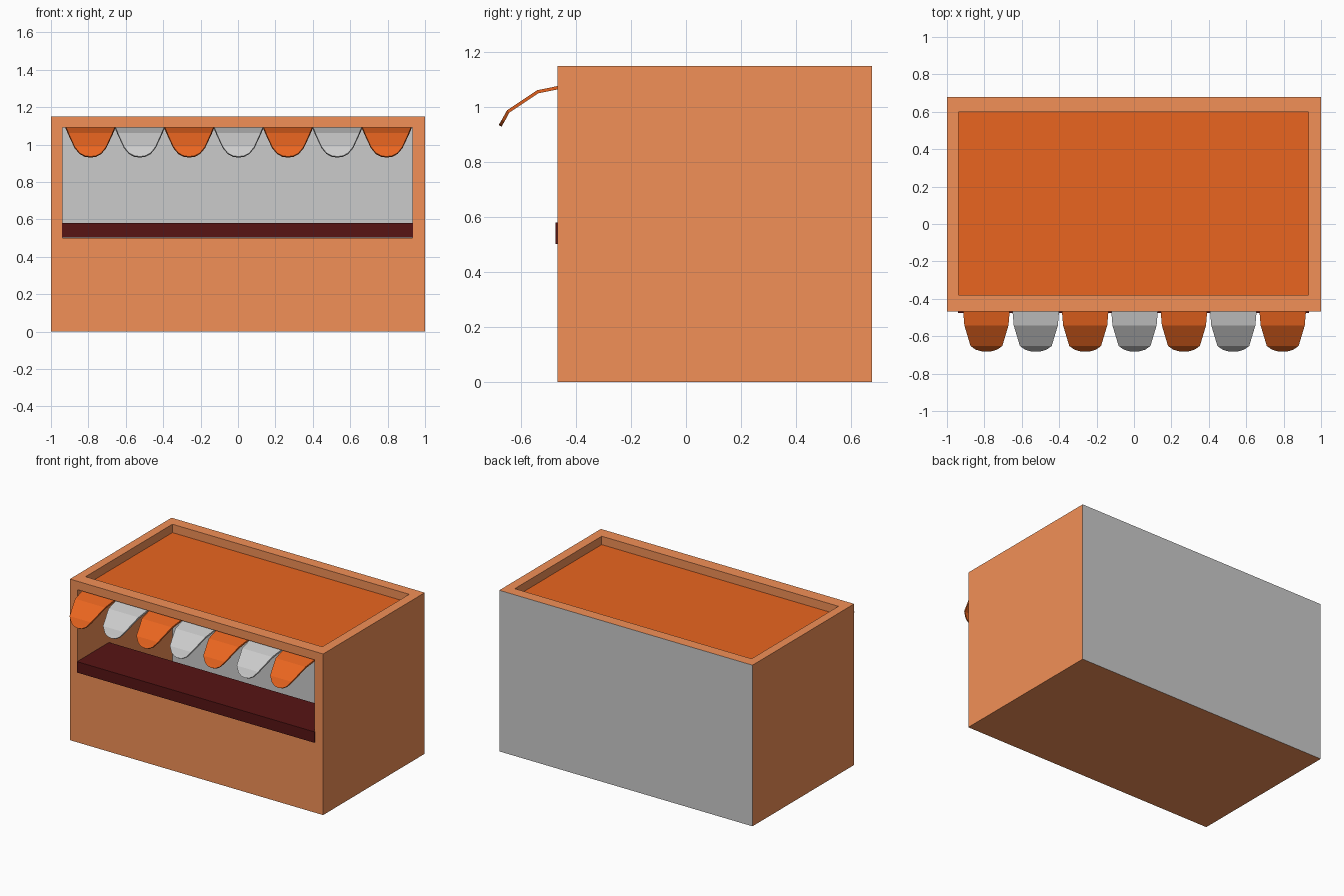
import bpy, bmesh

if "Cube" in bpy.data.objects:
    bpy.data.objects.remove(bpy.data.objects["Cube"])

X0, X1 = -0.938, 0.932      # inner side walls
YF, YB = -0.38, 0.60        # inner front and back walls
ROOF = 1.09


def material(name, rgb):
    m = bpy.data.materials.new(name)
    m.diffuse_color = (*rgb, 1)
    m.use_nodes = True
    m.node_tree.nodes["Principled BSDF"].inputs["Base Color"].default_value = m.diffuse_color
    return m


brown = material("brown_wood", (0.89, 0.28, 0.095))
orange = material("orange", (0.82, 0.13, 0.014))
maroon = material("maroon", (0.095, 0.007, 0.007))


def add_object(name, bm, mat=None):
    bmesh.ops.recalc_face_normals(bm, faces=bm.faces)
    me = bpy.data.meshes.new(name)
    bm.to_mesh(me)
    bm.free()
    ob = bpy.data.objects.new(name, me)
    bpy.context.collection.objects.link(ob)
    if mat:
        me.materials.append(mat)
    return ob


def prism(name, profile, x0, x1, mat=None):
    """Extrude a (y, z) profile along x."""
    bm = bmesh.new()
    face = bm.faces.new([bm.verts.new((x0, y, z)) for y, z in profile])
    ext = bmesh.ops.extrude_face_region(bm, geom=[face])["geom"]
    verts = [g for g in ext if isinstance(g, bmesh.types.BMVert)]
    bmesh.ops.translate(bm, verts=verts, vec=(x1 - x0, 0, 0))
    return add_object(name, bm, mat)


def rect(y0, y1, z0, z1):
    return [(y0, z0), (y1, z0), (y1, z1), (y0, z1)]


# Stall body: box hollowed out from the top and through the serving window
body = prism("stall_body", rect(-0.468, 0.678, 0, 1.15), -1, 1, brown)
cutter = prism("hollow_cutter", [(YF, 0.06), (YB, 0.06), (YB, 1.3), (YF, 1.3),
                                 (YF, ROOF), (-0.7, ROOF), (-0.7, 0.5), (YF, 0.5)], X0, X1)
mod = body.modifiers.new("hollow", 'BOOLEAN')
mod.operation = 'DIFFERENCE'
mod.solver = 'EXACT'
mod.object = cutter
bpy.context.view_layer.objects.active = body
bpy.ops.object.modifier_apply(modifier=mod.name)
bpy.data.objects.remove(cutter)

# Back wall is bare grey outside and inside below the roof
bm = bmesh.new()
bm.from_mesh(body.data)
inner = [f for f in bm.faces if abs(f.calc_center_median().y - YB) < 0.01 and abs(f.normal.y) > 0.9]
geom = inner + [e for f in inner for e in f.edges] + [v for f in inner for v in f.verts]
bmesh.ops.bisect_plane(bm, geom=list(set(geom)), plane_co=(0, 0, ROOF), plane_no=(0, 0, 1))
bm.to_mesh(body.data)
bm.free()
body.data.materials.clear()
body.data.materials.append(brown)
body.data.materials.append(None)
for p in body.data.polygons:
    grey = abs(p.normal.y) > 0.9 and (p.center.y > 0.65 or (p.center.y > 0.59 and p.center.z < ROOF))
    p.material_index = 1 if grey else 0

# Sunken roof panel
bm = bmesh.new()
bm.faces.new([bm.verts.new(c) for c in
              ((X0, YF, ROOF), (X1, YF, ROOF), (X1, YB, ROOF), (X0, YB, ROOF))])
add_object("roof_panel", bm, orange)

# Serving counter
prism("counter", rect(-0.476, -0.115, 0.502, 0.58), -0.94, 0.936, maroon)

# Awning: seven drooping scalloped flaps; rows are (y, z, half width)
ROWS = [(-0.38, 1.09, 0.132), (-0.47, 1.071, 0.124), (-0.54, 1.057, 0.118),
        (-0.648, 0.985, 0.085), (-0.666, 0.952, 0.058), (-0.675, 0.937, 0.03)]
for i in range(7):
    cx = 0.003 + (i - 3) * 0.264
    bm = bmesh.new()
    pairs = [[bm.verts.new((cx + s * w, y, z)) for s in (-1, 1)] for y, z, w in ROWS]
    for a, b in zip(pairs, pairs[1:]):
        bm.faces.new((a[0], b[0], b[1], a[1]))
    # rounded tip
    tip = bm.verts.new((cx, -0.677, 0.933))
    bm.faces.new((pairs[-1][0], tip, pairs[-1][1]))
    for f in bm.faces:
        f.normal_update()
    flap = add_object(f"awning_flap_{i + 1}", bm, orange if i % 2 == 0 else None)
    solid = flap.modifiers.new("thickness", 'SOLIDIFY')
    solid.thickness = 0.012
    solid.offset = 0
